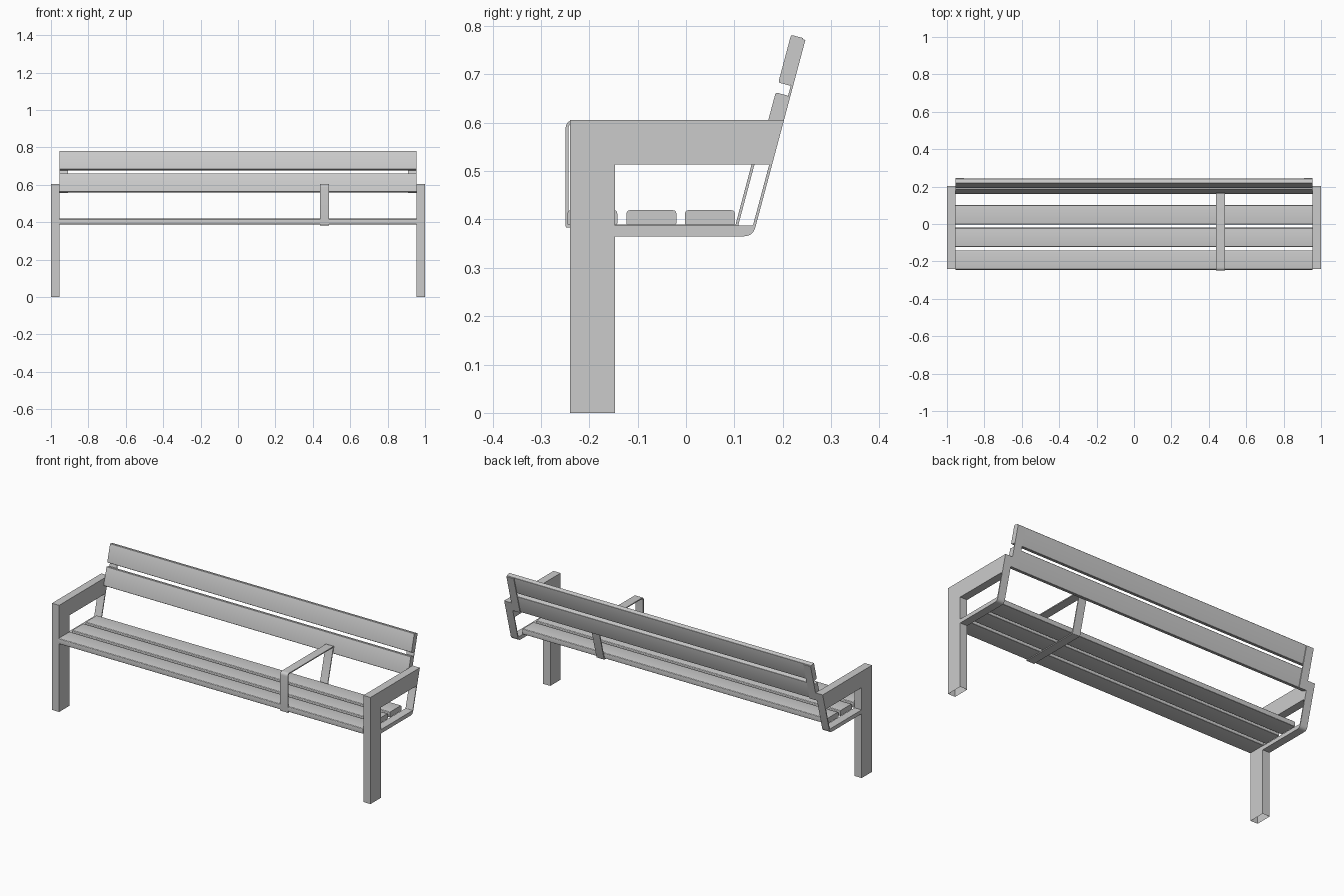
import bpy, bmesh, math
from mathutils import Vector

if "Cube" in bpy.data.objects:
    bpy.data.objects.remove(bpy.data.objects["Cube"])

SLOPE = 0.267   # backward lean of the backrest, dy per dz


def back_y(z):
    # rear line of the backrest frame
    return 0.2025 + (z - 0.605) * SLOPE


def fillet(corners, seg=5):
    # (y, z, radius) corners of a closed outline -> rounded outline
    out = []
    n = len(corners)
    for i, (y, z, r) in enumerate(corners):
        p = Vector((y, z))
        if r <= 0:
            out.append(p)
            continue
        a = (Vector(corners[i - 1][:2]) - p).normalized()
        b = (Vector(corners[(i + 1) % n][:2]) - p).normalized()
        half = a.angle(b) / 2
        d = r / math.tan(half)
        s, e = p + a * d, p + b * d
        for k in range(seg + 1):
            t = k / seg
            out.append(s * (1 - t) ** 2 + p * 2 * t * (1 - t) + e * t * t)
    return out


def finish(name, bm, smooth=True):
    bmesh.ops.recalc_face_normals(bm, faces=bm.faces)
    me = bpy.data.meshes.new(name)
    bm.to_mesh(me)
    bm.free()
    ob = bpy.data.objects.new(name, me)
    bpy.context.collection.objects.link(ob)
    if smooth:
        bpy.ops.object.select_all(action='DESELECT')
        ob.select_set(True)
        bpy.context.view_layer.objects.active = ob
        bpy.ops.object.shade_smooth_by_angle(angle=math.radians(30))
    return ob


def prism(name, pts, x0, x1, open_bottom=False):
    # side outline in (y, z) extruded along x
    bm = bmesh.new()
    a = [bm.verts.new((x0, p[0], p[1])) for p in pts]
    b = [bm.verts.new((x1, p[0], p[1])) for p in pts]
    bm.faces.new(a)
    bm.faces.new(b[::-1])
    n = len(pts)
    for i in range(n):
        j = (i + 1) % n
        bm.faces.new((a[i], b[i], b[j], a[j]))
    bmesh.ops.recalc_face_normals(bm, faces=bm.faces)
    if open_bottom:
        low = [f for f in bm.faces if all(v.co.z < 1e-4 for v in f.verts)]
        bmesh.ops.delete(bm, geom=low, context='FACES_ONLY')
    return finish(name, bm)


def ring(name, outer, inner, x0, x1):
    # closed flat-bar loop between two matching outlines
    bm = bmesh.new()
    rows = [[bm.verts.new((x, p[0], p[1])) for p in o]
            for o, x in ((outer, x0), (outer, x1), (inner, x1), (inner, x0))]
    n = len(outer)
    for k in range(4):
        r, s = rows[k], rows[(k + 1) % 4]
        for i in range(n):
            j = (i + 1) % n
            bm.faces.new((r[i], s[i], s[j], r[j]))
    return finish(name, bm)


for side, sx in (("right", 1), ("left", -1)):
    # leg and armrest
    prism("leg_and_armrest_" + side,
          [(-0.24, 0), (-0.147, 0), (-0.147, 0.513), (back_y(0.513), 0.513),
           (back_y(0.605), 0.605), (-0.24, 0.605)],
          sx * 0.955, sx * 1.0, True)
    # bent bar from the leg under the seat up to the armrest
    prism("seat_rail_" + side,
          fillet([(-0.147, 0.365, 0), (back_y(0.365), 0.365, 0.025),
                  (back_y(0.513), 0.513, 0), (back_y(0.513) - 0.006, 0.513, 0),
                  (back_y(0.387) - 0.006, 0.387, 0.004), (-0.147, 0.387, 0)]),
          sx * 0.955, sx * 1.0)
    # flat bar behind the back boards
    prism("back_support_" + side,
          [(back_y(0.556), 0.556), (back_y(0.771), 0.771),
           (back_y(0.772) - 0.005, 0.772), (back_y(0.557) - 0.005, 0.557)],
          sx * 0.909, sx * 0.955)

# seat boards
for i, y in enumerate((-0.245, -0.123, -0.002)):
    w = 0.103
    prism(f"seat_board_{i + 1}",
          fillet([(y, 0.388, 0.004), (y + w, 0.388, 0.004),
                  (y + w, 0.419, 0.007), (y, 0.419, 0.007)], 3), -0.955, 0.955)

# back boards, tilted with the supports
up = Vector((SLOPE, 1)).normalized()
fwd = Vector((-up.y, up.x))
for name, z in (("lower_back_board", 0.557), ("upper_back_board", 0.676)):
    p = Vector((back_y(z) - 0.0045, z))
    q = [p, p + up * 0.102, p + up * 0.102 + fwd * 0.027, p + fwd * 0.027]
    prism(name, fillet([(v.x, v.y, 0.004) for v in q], 3), -0.955, 0.955)

# middle armrest loop
t, zb, zt = 0.006, 0.383, 0.605
y_back = lambda z: 0.166 + (z - zt) * SLOPE
outer = fillet([(-0.249, zb, 0.004), (y_back(zb), zb, 0.004),
                (y_back(zt), zt, 0.004), (-0.249, zt, 0.018)])
inner = fillet([(-0.249 + t, zb + t, 0.002), (y_back(zb + t) - t, zb + t, 0.002),
                (y_back(zt - t) - t, zt - t, 0.002), (-0.249 + t, zt - t, 0.012)])
ring("middle_armrest", outer, inner, 0.439, 0.487)
